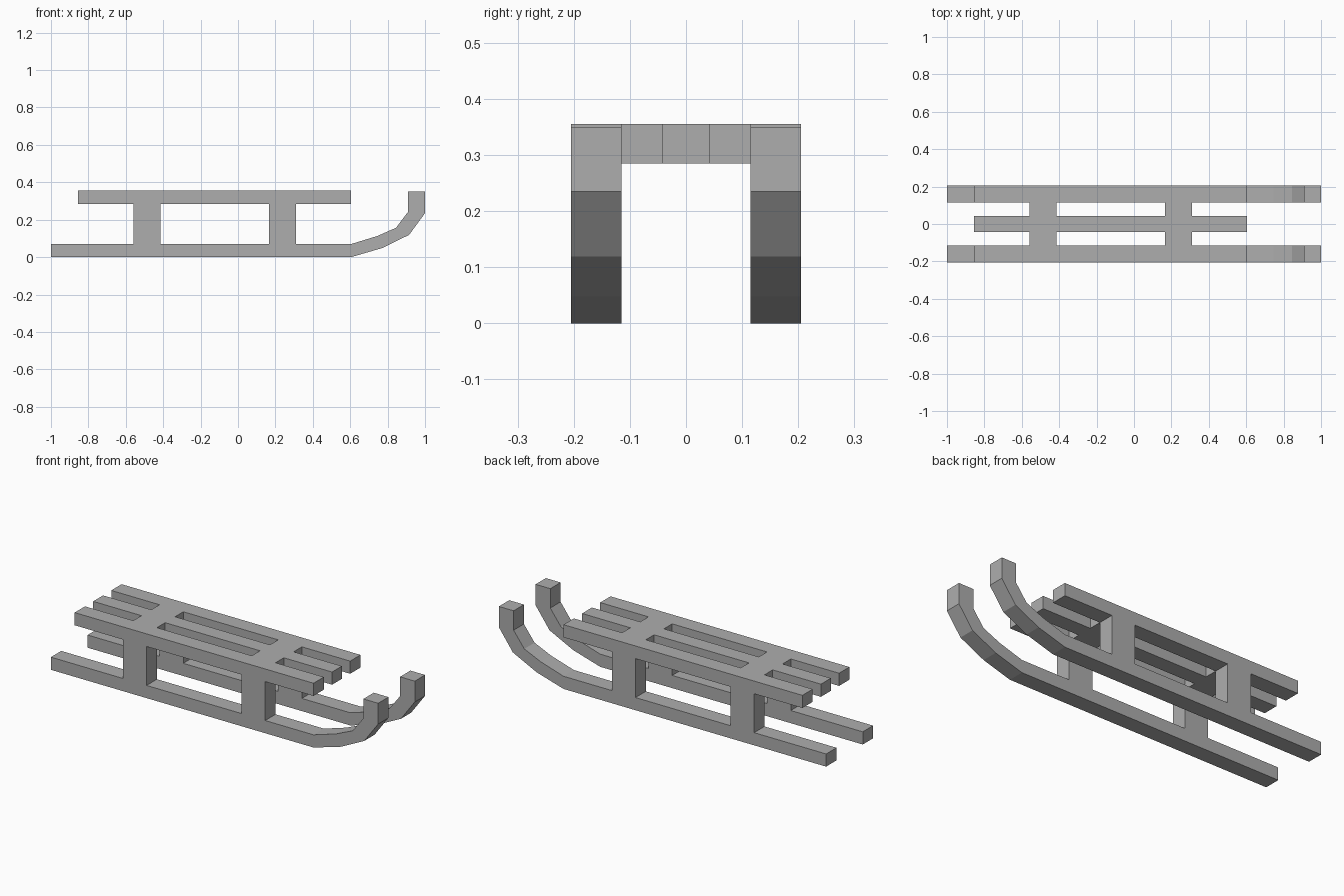
import bpy
import bmesh
from mathutils import Vector

cube = bpy.data.objects.get("Cube")
if cube:
    bpy.data.objects.remove(cube, do_unlink=True)

GREY = (0.42, 0.42, 0.42, 1)
grey = bpy.data.materials.new("plain grey")
grey.use_nodes = True
grey.diffuse_color = GREY
grey.node_tree.nodes["Principled BSDF"].inputs["Base Color"].default_value = GREY

OUTER, INNER, SLAT = 0.205, 0.115, 0.043   # half widths across the sled
BASE, DECK, TOP = 0.07, 0.285, 0.355       # runner top, deck underside, deck top
LEGS = [(-0.56, -0.415), (0.165, 0.31)]
BEND = 0.605                               # where the runner starts to curl


def extruded(name, quads, offset):
    """Weld flat quads into a sheet, thicken it and merge coplanar faces."""
    bm = bmesh.new()
    for quad in quads:
        bm.faces.new([bm.verts.new(p) for p in quad])
    bmesh.ops.remove_doubles(bm, verts=bm.verts[:], dist=0.0001)
    result = bmesh.ops.extrude_face_region(bm, geom=bm.faces[:], use_keep_orig=True)
    moved = [g for g in result["geom"] if isinstance(g, bmesh.types.BMVert)]
    bmesh.ops.translate(bm, verts=moved, vec=Vector(offset))
    bmesh.ops.recalc_face_normals(bm, faces=bm.faces[:])
    mesh = bpy.data.meshes.new(name)
    bm.to_mesh(mesh)
    bm.free()
    mesh.materials.append(grey)
    obj = bpy.data.objects.new(name, mesh)
    bpy.context.collection.objects.link(obj)
    return obj


# Runner outline: paired lower and upper points from the tail to the curled tip
breaks = [-1] + [x for leg in LEGS for x in leg] + [BEND]
lower = [(x, 0) for x in breaks] + [(0.77, 0.048), (0.915, 0.119), (1, 0.235), (1, 0.35)]
upper = [(x, BASE) for x in breaks] + [(0.745, 0.113), (0.845, 0.157), (0.91, 0.243), (0.91, 0.35)]

# Two runners, each with its pair of legs
for name, y in (("right_runner", -OUTER), ("left_runner", INNER)):
    strips = [(lower[i], lower[i + 1], upper[i + 1], upper[i]) for i in range(len(lower) - 1)]
    strips += [((a, BASE), (b, BASE), (b, DECK), (a, DECK)) for a, b in LEGS]
    quads = [[(x, y, z) for x, z in s] for s in strips]
    extruded(name, quads, (0, OUTER - INNER, 0))

# Deck: three slats joined by crossbars above the legs
xs = [-0.855] + breaks[1:]
ys = [-OUTER, -INNER, -SLAT, SLAT, INNER, OUTER]
cells = []
for i in range(len(xs) - 1):
    for j in range(len(ys) - 1):
        if j % 2 == 0 or i % 2 == 1:
            a, b, c, d = xs[i], xs[i + 1], ys[j], ys[j + 1]
            cells.append([(a, c, TOP), (b, c, TOP), (b, d, TOP), (a, d, TOP)])
extruded("deck", cells, (0, 0, DECK - TOP))
